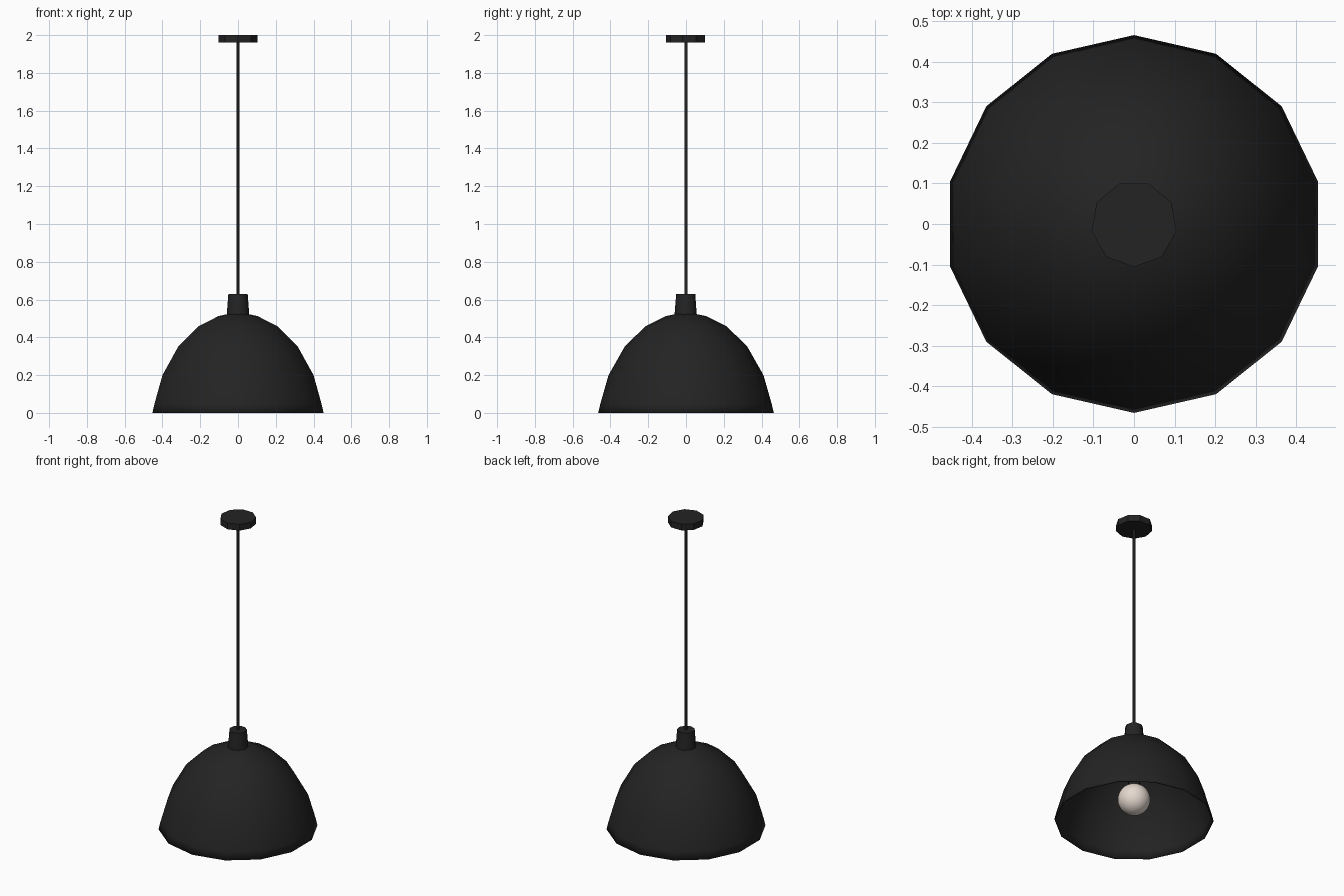
import bpy
import math

cube = bpy.data.objects.get("Cube")
if cube:
    bpy.data.objects.remove(cube, do_unlink=True)


def material(name, rgb):
    mat = bpy.data.materials.new(name)
    mat.use_nodes = True
    color = (*rgb, 1)
    mat.diffuse_color = color
    mat.node_tree.nodes["Principled BSDF"].inputs["Base Color"].default_value = color
    return mat


black = material("matte black", (0.017, 0.017, 0.017))
cream = material("warm white glass", (0.78, 0.69, 0.62))


def lathe(name, profile, sides, mat, start=-90, cap_bottom=True, angle=45):
    """Spin (radius, height) points, bottom to top, around z; the top is capped."""
    verts, faces = [], []
    for r, z in profile:
        for i in range(sides):
            a = math.radians(start) + math.tau * i / sides
            verts.append((r * math.cos(a), r * math.sin(a), z))
    for k in range(len(profile) - 1):
        for i in range(sides):
            j = (i + 1) % sides
            low, high = k * sides, (k + 1) * sides
            faces.append((low + i, low + j, high + j, high + i))
    last = (len(profile) - 1) * sides
    faces.append(tuple(range(last, last + sides)))
    if cap_bottom:
        faces.append(tuple(reversed(range(sides))))
    mesh = bpy.data.meshes.new(name)
    mesh.from_pydata(verts, [], faces)
    mesh.materials.append(mat)
    obj = bpy.data.objects.new(name, mesh)
    bpy.context.collection.objects.link(obj)
    bpy.ops.object.select_all(action="DESELECT")
    obj.select_set(True)
    bpy.context.view_layer.objects.active = obj
    bpy.ops.object.shade_smooth_by_angle(angle=math.radians(angle))
    return obj


# Open dome shade with a thin wall
dome = [(0.465, 0), (0.453, 0.05), (0.41, 0.2), (0.325, 0.35),
        (0.217, 0.457), (0.105, 0.513), (0.05, 0.524)]
shade = lathe("shade", dome, 14, black, cap_bottom=False)
wall = shade.modifiers.new("wall", "SOLIDIFY")
wall.thickness = 0.005
wall.offset = -1

# Tapered neck, cord and ceiling plate
lathe("neck", [(0.061, 0.515), (0.052, 0.63)], 9, black)
lathe("cord", [(0.008, 0.62), (0.008, 1.97)], 8, black)
lathe("ceiling_plate", [(0.106, 1.96), (0.106, 2.0)], 9, black, angle=30)

# Lamp holder and bulb inside the shade
lathe("lamp_holder", [(0.035, 0.22), (0.045, 0.52)], 9, black)
bpy.ops.mesh.primitive_uv_sphere_add(segments=32, ring_count=16, radius=0.095,
                                     location=(0, 0, 0.14))
bulb = bpy.context.object
bulb.name = "bulb"
bulb.data.materials.append(cream)
bpy.ops.object.shade_smooth()
